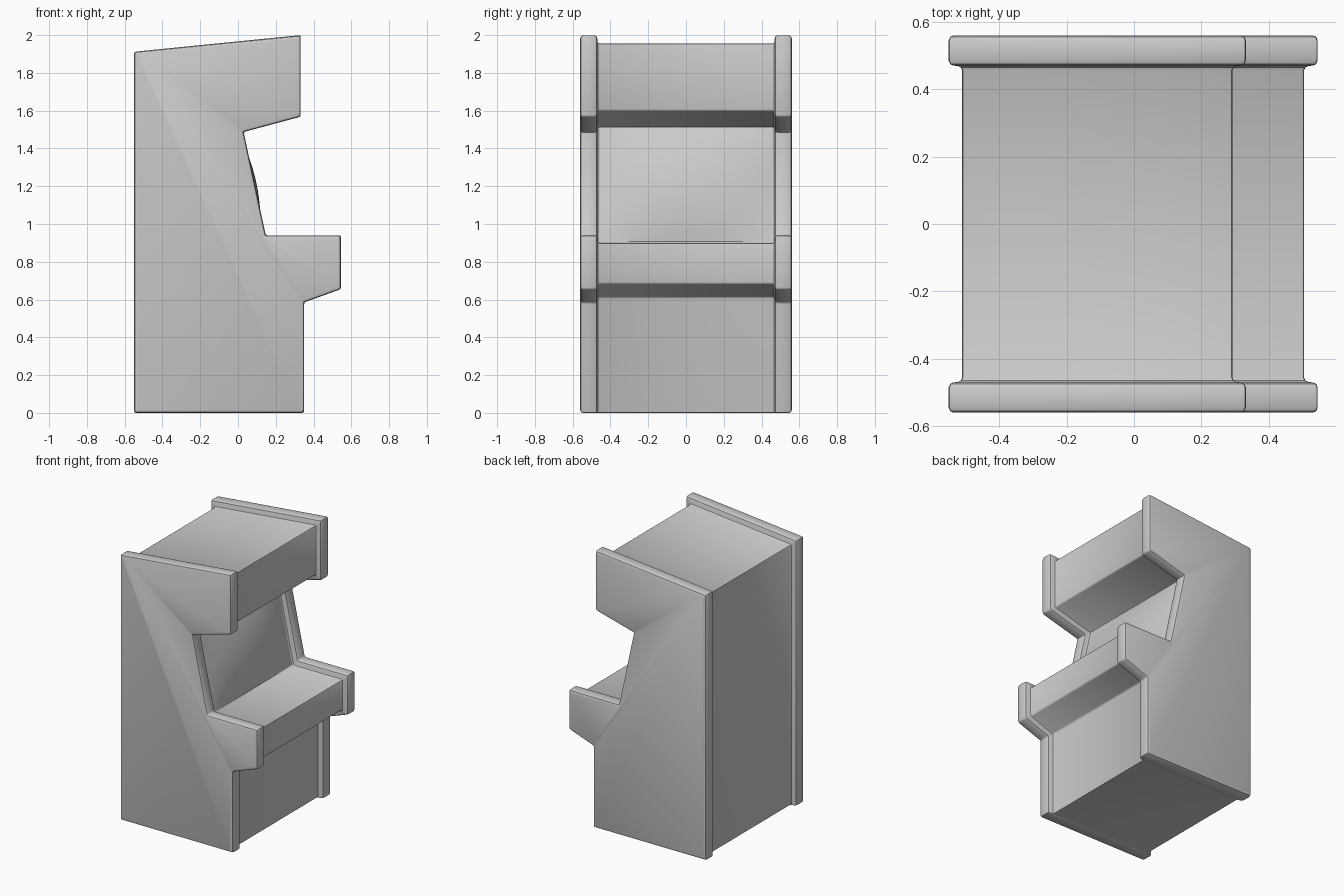
import bpy, bmesh
from mathutils import Vector

if "Cube" in bpy.data.objects:
    bpy.data.objects.remove(bpy.data.objects["Cube"])

# Side silhouette (x, z), counter-clockwise from the back bottom corner
PROFILE = [(-0.55, 0), (0.35, 0), (0.35, 0.585), (0.545, 0.655), (0.545, 0.94),
           (0.147, 0.94), (0.03, 1.487), (0.332, 1.568), (0.332, 2.0), (-0.55, 1.912)]
INSET = 0.04
# Half cross-section from the outer side face to the recessed body: (y, inset)
STEPS = [(0.56, 0.015), (0.5555, 0.0045), (0.545, 0), (0.485, 0), (0.4745, 0.0045),
         (0.47, 0.014), (0.469, 0.027), (0.465, 0.036), (0.456, INSET)]


def inset_profile(d, bottom):
    """Offset every edge inwards by d, the floor edge by its own amount."""
    pts = [Vector(p) for p in PROFILE]
    n = len(pts)
    lines = []
    for i in range(n):
        e = (pts[(i + 1) % n] - pts[i]).normalized()
        off = bottom if i == 0 else d
        lines.append((pts[i] + Vector((-e.y, e.x)) * off, e))
    out = []
    for i in range(n):
        (p, e), (q, f) = lines[i - 1], lines[i]
        t = (q - p).cross(f) / e.cross(f)
        out.append(p + e * t)
    return out


def soften(pts, r=0.01):
    """Replace each corner by a small three-point curve."""
    out = []
    for i, p in enumerate(pts):
        a = p + (pts[i - 1] - p).normalized() * r
        b = p + (pts[(i + 1) % len(pts)] - p).normalized() * r
        out += [a, (a + b) / 4 + p / 2, b]
    return out


def finish(name, bm):
    bmesh.ops.recalc_face_normals(bm, faces=bm.faces)
    me = bpy.data.meshes.new(name)
    bm.to_mesh(me)
    bm.free()
    ob = bpy.data.objects.new(name, me)
    bpy.context.collection.objects.link(ob)
    bpy.ops.object.select_all(action='DESELECT')
    ob.select_set(True)
    bpy.context.view_layer.objects.active = ob
    bpy.ops.object.shade_smooth_by_angle(angle=0.7)
    return ob


# Cabinet: raised side panels coved into the recessed body
sections = [(-y, d) for y, d in STEPS] + [(y, d) for y, d in reversed(STEPS)]
bm = bmesh.new()
rings = []
for y, d in sections:
    bottom = d if abs(y) > 0.5 else 0
    rings.append([bm.verts.new((p.x, y, p.y)) for p in soften(inset_profile(d, bottom))])
for r0, r1 in zip(rings, rings[1:]):
    for i in range(len(r0)):
        j = (i + 1) % len(r0)
        bm.faces.new((r0[i], r0[j], r1[j], r1[i]))
bm.faces.new(rings[0])
bm.faces.new(rings[-1])
finish("cabinet", bm)

# Screen: gently domed glass filling the sloping recess
inner = inset_profile(INSET, 0)
low, high = inner[5], inner[6]
slope = (high - low).normalized()
out_dir = Vector((slope.y, -slope.x))
N = 16
bm = bmesh.new()
grid = []
for i in range(N + 1):
    t = i / N * 2 - 1
    row = []
    for j in range(N + 1):
        s = j / N * 2 - 1
        h = 0.0005 + 0.049 * (1 - t * t) * (1 - s * s)
        p = low.lerp(high, 0.01 + 0.98 * i / N) + out_dir * h
        row.append(bm.verts.new((p.x, s * 0.455, p.y)))
    grid.append(row)
for i in range(N):
    for j in range(N):
        bm.faces.new((grid[i][j], grid[i][j + 1], grid[i + 1][j + 1], grid[i + 1][j]))
screen = finish("screen", bm)
if screen.data.polygons[0].normal.x < 0:
    screen.data.flip_normals()
